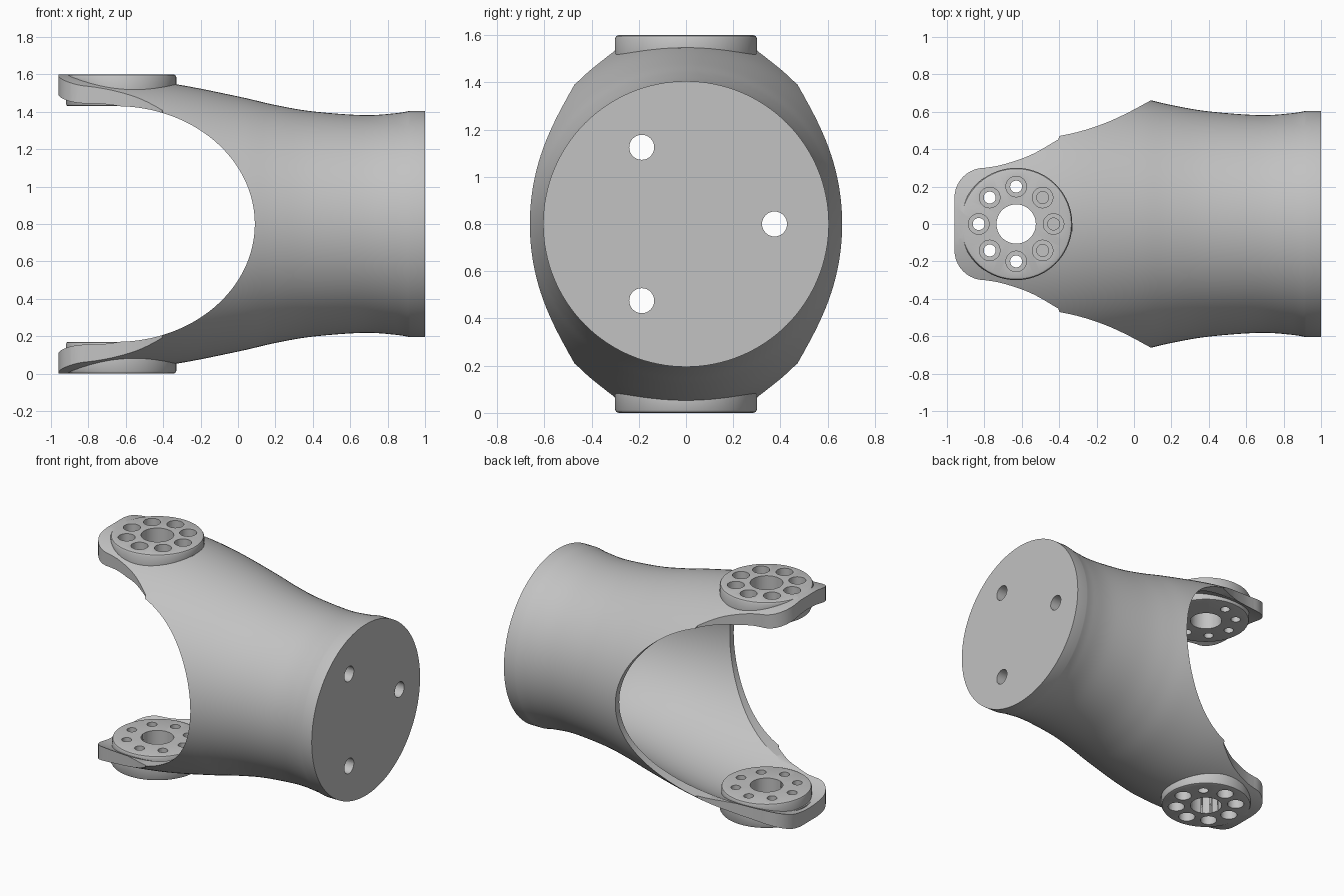
import bpy, bmesh, math
from mathutils import Matrix

cube = bpy.data.objects.get("Cube")
if cube:
    bpy.data.objects.remove(cube, do_unlink=True)

grey = bpy.data.materials.new("satin grey")
grey.use_nodes = True
colour = (0.54, 0.54, 0.54, 1)
grey.diffuse_color = colour
grey.node_tree.nodes["Principled BSDF"].inputs["Base Color"].default_value = colour

MID = 0.8          # height of the tube axis
PIVOT = -0.63      # x of the pivot bosses


def finish(bm, name):
    bmesh.ops.recalc_face_normals(bm, faces=bm.faces)
    mesh = bpy.data.meshes.new(name)
    bm.to_mesh(mesh)
    bm.free()
    mesh.materials.append(grey)
    ob = bpy.data.objects.new(name, mesh)
    bpy.context.collection.objects.link(ob)
    return ob


def smooth_curve(pts, steps=6):
    """Catmull-Rom through the points."""
    out = []
    for i in range(len(pts) - 1):
        p0, p1 = pts[max(i - 1, 0)], pts[i]
        p2, p3 = pts[i + 1], pts[min(i + 2, len(pts) - 1)]
        for s in range(steps):
            t = s / steps
            out.append(tuple(0.5 * (2 * b + (c - a) * t + (2 * a - 5 * b + 4 * c - d) * t * t
                                    + (3 * b - a - 3 * c + d) * t ** 3)
                             for a, b, c, d in zip(p0, p1, p2, p3)))
    return out + [pts[-1]]


def lathe(name, profile, axis, centre, segs):
    """Closed solid from (along, radius) points; radius 0 makes a pole."""
    bm = bmesh.new()
    rings = []
    for along, r in profile:
        n = 1 if r == 0 else segs
        ring = []
        for k in range(n):
            a = math.tau * k / segs
            u, v = r * math.cos(a), r * math.sin(a)
            co = (along, u, v) if axis == "X" else (u, v, along)
            ring.append(bm.verts.new([p + q for p, q in zip(co, centre)]))
        rings.append(ring)
    for a, b in zip(rings, rings[1:]):
        for k in range(segs):
            j = (k + 1) % segs
            quad = [a[k % len(a)], a[j % len(a)], b[j % len(b)], b[k % len(b)]]
            bm.faces.new(list(dict.fromkeys(quad)))
    if len(rings[0]) > 1:
        for k in range(segs):
            j = (k + 1) % segs
            bm.faces.new([rings[-1][k], rings[-1][j], rings[0][j], rings[0][k]])
    return finish(bm, name)


def prism(name, outline, axis, lo, hi):
    """Extrude a plan outline (x, other) along Y or Z."""
    bm = bmesh.new()
    at = (lambda x, o, d: (x, d, o)) if axis == "Y" else (lambda x, o, d: (x, o, d))
    face = bm.faces.new([bm.verts.new(at(x, o, lo)) for x, o in outline])
    new = bmesh.ops.extrude_face_region(bm, geom=[face])["geom"]
    shift = at(0, 0, hi - lo)
    bmesh.ops.translate(bm, vec=shift, verts=[v for v in new if isinstance(v, bmesh.types.BMVert)])
    return finish(bm, name)


def pins(name, spots, radius, lo, hi, axis="Z", segs=32):
    """A set of round cutters along one axis."""
    bm = bmesh.new()
    for x, y, z in spots:
        turn = Matrix.Rotation(math.pi / 2, 4, "Y") if axis == "X" else Matrix()
        off = ((lo + hi) / 2, y, z) if axis == "X" else (x, y, (lo + hi) / 2)
        bmesh.ops.create_cone(bm, cap_ends=True, segments=segs, radius1=radius, radius2=radius,
                              depth=hi - lo, matrix=Matrix.Translation(off) @ turn)
    return finish(bm, name)


def boolean(target, tool, op):
    mod = target.modifiers.new("bool", "BOOLEAN")
    mod.object, mod.operation, mod.solver = tool, op, "EXACT"
    bpy.context.view_layer.objects.active = target
    bpy.ops.object.modifier_apply(modifier=mod.name)
    bpy.data.objects.remove(tool, do_unlink=True)


# Flared tube with a closed end
outer = smooth_curve([(-0.97, 0.806), (-0.63, 0.782), (-0.33, 0.747), (0, 0.682), (0.2, 0.636),
                      (0.4, 0.602), (0.67, 0.582), (0.84, 0.592), (0.92, 0.605)])
inner = smooth_curve([(0.92, 0.55), (0.67, 0.535), (0.4, 0.555), (0.2, 0.592),
                      (0, 0.637), (-0.3, 0.69), (-0.6, 0.715), (-0.97, 0.705)])
profile = [(1, 0), (1, 0.605)] + outer[::-1] + inner[::-1] + [(0.92, 0)]
body = lathe("yoke_body", profile, "X", (0, 0, MID), 128)

# Side opening between the two arms
arc = [(-0.65 + 0.74 * math.cos(a), MID + 0.63 * math.sin(a))
       for a in (math.pi * (k / 64 - 0.5) for k in range(65))]
boolean(body, prism("opening", arc + [(-1.2, MID + 0.63), (-1.2, MID - 0.63)], "Y", -1, 1), "DIFFERENCE")

# Rounded plan shape of the arms
corner = [(-0.80 - 0.16 * math.sin(a), 0.14 + 0.16 * math.cos(a))
          for a in (math.pi / 2 * (1 - k / 10) for k in range(11))]
flank = smooth_curve([(-0.8, 0.3), (-0.7, 0.318), (-0.55, 0.37), (-0.405, 0.452)])[1:]
half = corner + flank + [(-0.3, 0.75), (1.2, 0.75)]
boolean(body, prism("plan", half + [(x, -y) for x, y in half[::-1]], "Z", 0, 2 * MID), "INTERSECT")

# Pivot bosses, outside and inside of each arm
ring = [(PIVOT + 0.2 * math.cos(k * math.pi / 4), 0.2 * math.sin(k * math.pi / 4), 0) for k in range(8)]
for side in (1, -1):
    boss = [(0.8, 0), (0.8, 0.285), (0.796, 0.295), (0.787, 0.3), (0.7, 0.3), (0.7, 0.29),
            (0.642, 0.29), (0.633, 0.286), (0.63, 0.277), (0.63, 0)]
    boss = [(side * h, r) for h, r in boss]
    boolean(body, lathe("boss", boss, "Z", (PIVOT, 0, MID), 96), "UNION")
    lo, hi = sorted((MID + side * 0.71, MID + side * 0.9))
    boolean(body, pins("counterbores", ring, 0.055, lo, hi), "DIFFERENCE")

# Bolt holes and shaft bore through both arms
boolean(body, pins("bolt_holes", ring, 0.032, -0.1, 1.7), "DIFFERENCE")
boolean(body, pins("shaft_bore", [(PIVOT, 0, 0)], 0.105, -0.1, 1.7, segs=64), "DIFFERENCE")

# Three mounting holes in the closed end
mounts = [(0, 0.375 * math.cos(a), MID + 0.375 * math.sin(a)) for a in (k * math.tau / 3 for k in range(3))]
boolean(body, pins("mount_holes", mounts, 0.053, 0.85, 1.1, "X"), "DIFFERENCE")

bpy.ops.object.select_all(action="DESELECT")
body.select_set(True)
bpy.context.view_layer.objects.active = body
bpy.ops.object.shade_smooth_by_angle(angle=math.radians(30))
